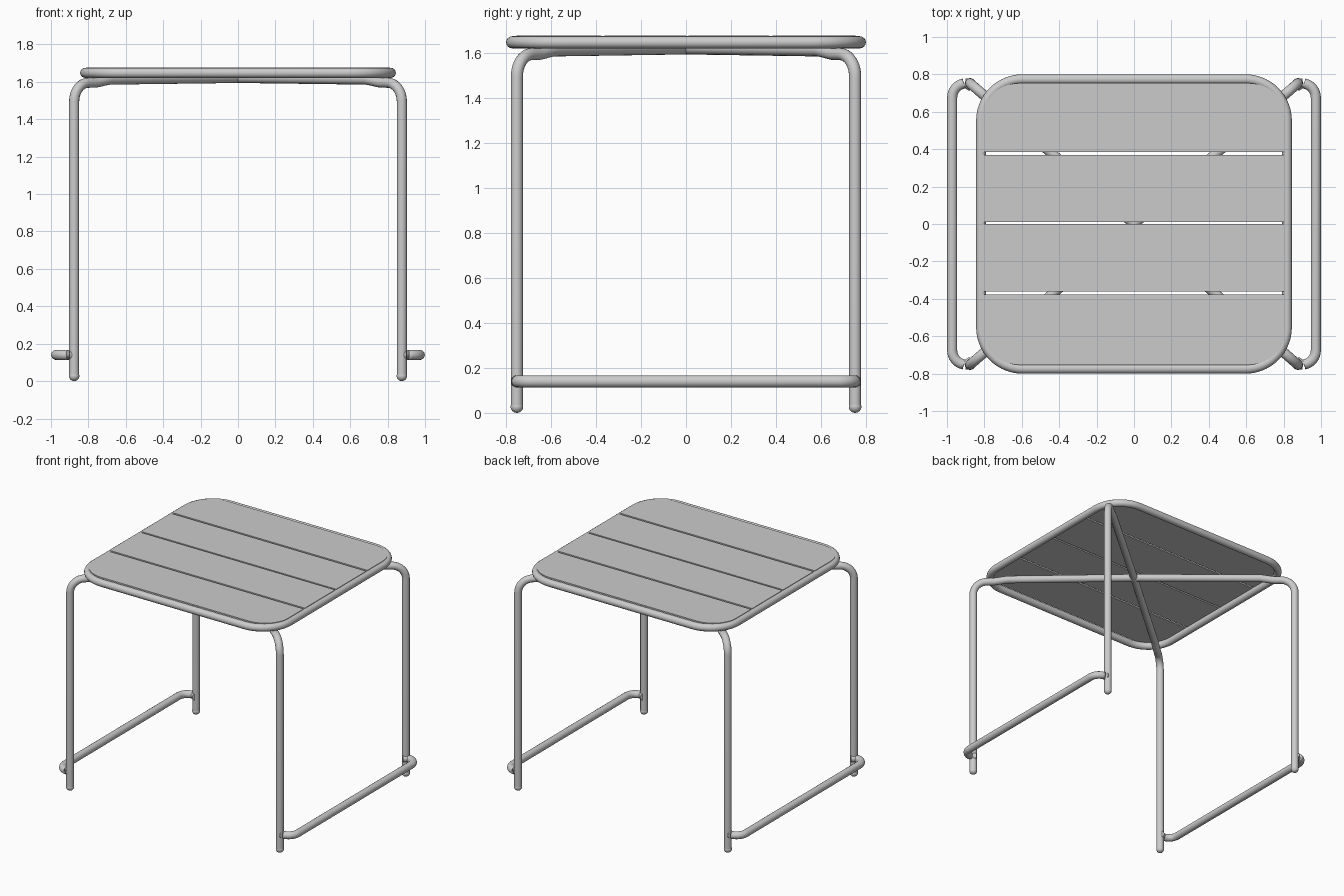
import bpy, bmesh
from math import sin, cos, pi
from mathutils import Vector

if "Cube" in bpy.data.objects:
    bpy.data.objects.remove(bpy.data.objects["Cube"])

R = 0.027  # tube radius


def fillet(points, radii, steps=10):
    """Round the inner corners of a path with arcs."""
    pts = [Vector(p) for p in points]
    out = [pts[0]]
    for i in range(1, len(pts) - 1):
        p, r = pts[i], radii[i - 1]
        if r == 0:
            out.append(p)
            continue
        u, v = (pts[i - 1] - p).normalized(), (pts[i + 1] - p).normalized()
        half = u.angle(v) / 2
        t = r / (sin(half) / cos(half))
        mid = (u + v).normalized()
        c = p + mid * (r / sin(half))
        a, b = p + u * t - c, p + v * t - c
        ang = a.angle(b)
        for k in range(steps + 1):
            f = k / steps
            out.append(c + (a * sin((1 - f) * ang) + b * sin(f * ang)) / sin(ang))
    out.append(pts[-1])
    return out


def tube(name, pts, closed=False, radius=R):
    cu = bpy.data.curves.new(name, 'CURVE')
    cu.dimensions = '3D'
    cu.bevel_depth = radius
    cu.bevel_resolution = 6
    cu.use_fill_caps = True
    sp = cu.splines.new('POLY')
    sp.points.add(len(pts) - 1)
    for q, p in zip(sp.points, pts):
        q.co = (p[0], p[1], p[2], 1)
    sp.use_cyclic_u = closed
    ob = bpy.data.objects.new(name, cu)
    bpy.context.collection.objects.link(ob)
    return ob


def rounded_rect(hx, hy, rx, ry, z, steps=14):
    pts = []
    for q, (sx, sy) in enumerate([(1, 1), (-1, 1), (-1, -1), (1, -1)]):
        for k in range(steps + 1):
            a = (q + k / steps) * pi / 2
            pts.append(Vector((sx * (hx - rx) + rx * cos(a), sy * (hy - ry) + ry * sin(a), z)))
    return pts


# tabletop rim
tube("top_rim", rounded_rect(0.817, 0.773, 0.22, 0.22, 1.648), closed=True)

# slats: one rounded outline cut into four strips
slats = [(-0.76, -0.377), (-0.362, -0.001), (0.012, 0.370), (0.385, 0.76)]
for i, (y0, y1) in enumerate(slats):
    bm = bmesh.new()
    bm.faces.new([bm.verts.new(p) for p in rounded_rect(0.812, 0.753, 0.2, 0.19, 1.668)])
    for y, n in ((y0, -1), (y1, 1)):
        bmesh.ops.bisect_plane(bm, geom=bm.verts[:] + bm.edges[:] + bm.faces[:],
                               plane_co=(0, y, 0), plane_no=(0, n, 0), clear_outer=True)
    res = bmesh.ops.extrude_face_region(bm, geom=bm.faces[:])
    bmesh.ops.translate(bm, vec=(0, 0, 0.010),
                        verts=[v for v in res['geom'] if isinstance(v, bmesh.types.BMVert)])
    bmesh.ops.recalc_face_normals(bm, faces=bm.faces[:])
    me = bpy.data.meshes.new(f"slat_{i + 1}")
    bm.to_mesh(me)
    bm.free()
    bpy.context.collection.objects.link(bpy.data.objects.new(me.name, me))

# two crossing leg hoops: leg, diagonal bar under the top, opposite leg
half_path = [(0.876, 0.752, 0.03), (0.876, 0.752, 1.594), (0.76, 0.652, 1.596), (0.69, 0.592, 1.612)]
for name, s in (("leg_hoop_a", 1), ("leg_hoop_b", -1)):
    left = [(x * s, y, z) for x, y, z in half_path]
    right = [(-x, -y, z) for x, y, z in reversed(left)]
    right = [(-x * s, -y, z) for x, y, z in reversed(half_path)]
    tube(name, fillet(left + [(0, 0, 1.621)] + right, [0.1, 0.2, 0.2, 0, 0.2, 0.2, 0.1]))

# rounded feet caps
for sx in (-1, 1):
    for sy in (-1, 1):
        bpy.ops.mesh.primitive_uv_sphere_add(segments=24, ring_count=12, radius=1,
                                             location=(sx * 0.876, sy * 0.752, 0.027))
        foot = bpy.context.object
        foot.name = "foot_cap"
        foot.scale = (0.028, 0.028, 0.027)
        bpy.ops.object.shade_smooth()

# low side stretchers, bowed outward past the legs
for name, s in (("stretcher_right", 1), ("stretcher_left", -1)):
    path = [(0.80, -0.69), (0.893, -0.752), (0.972, -0.75), (0.972, 0.75), (0.893, 0.752), (0.80, 0.69)]
    path[0], path[-1] = (0.866, -0.734), (0.866, 0.734)
    tube(name, fillet([(s * x, y, 0.14) for x, y in path], [0.03, 0.075, 0.075, 0.03]))
